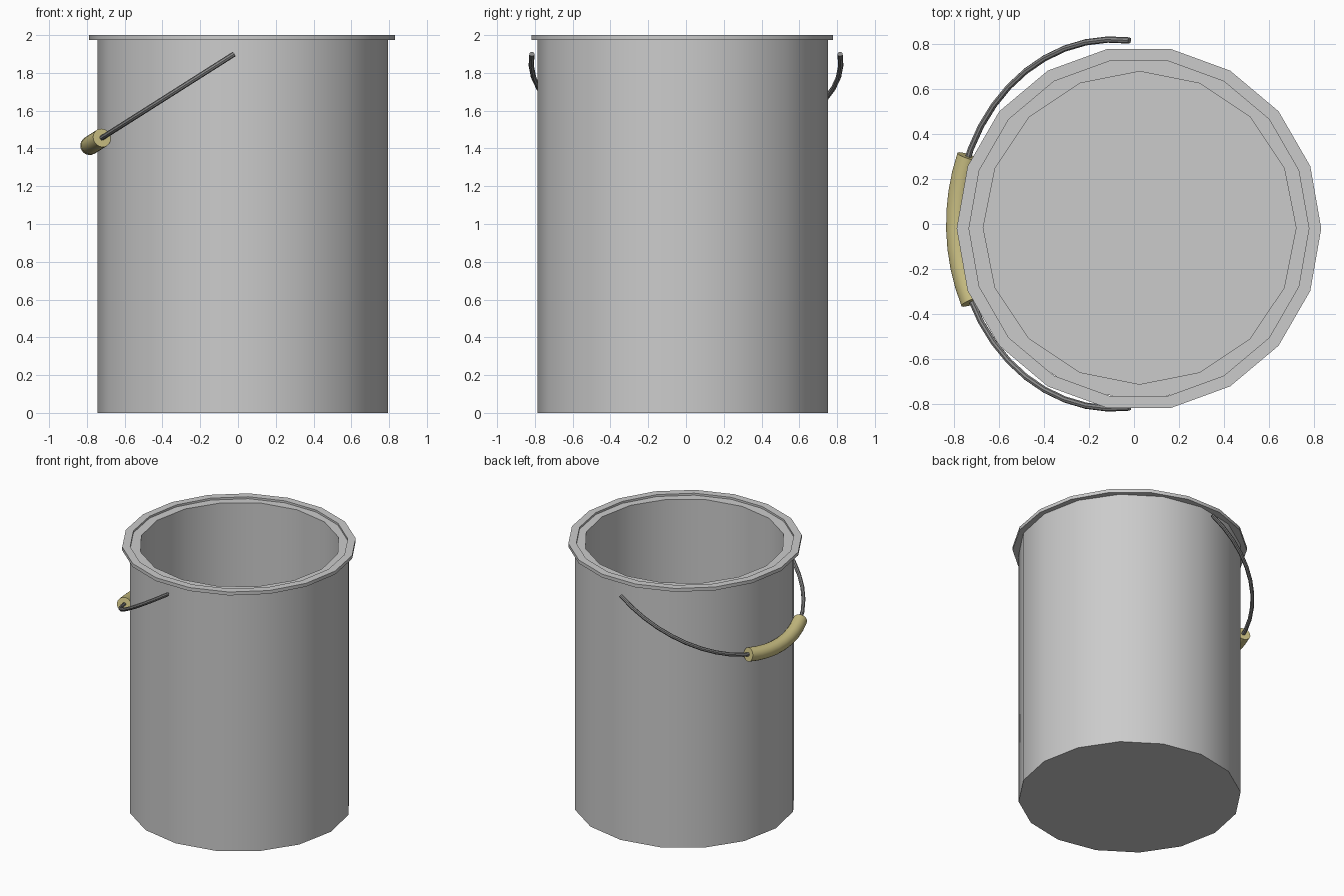
import bpy, bmesh, math
from mathutils import Vector

cube = bpy.data.objects.get("Cube")
if cube:
    bpy.data.objects.remove(cube, do_unlink=True)


def material(name, colour):
    mat = bpy.data.materials.new(name)
    mat.use_nodes = True
    mat.diffuse_color = colour
    mat.node_tree.nodes["Principled BSDF"].inputs["Base Color"].default_value = colour
    return mat


def finish(name, bm, mat):
    bmesh.ops.recalc_face_normals(bm, faces=bm.faces)
    mesh = bpy.data.meshes.new(name)
    bm.to_mesh(mesh)
    bm.free()
    obj = bpy.data.objects.new(name, mesh)
    bpy.context.collection.objects.link(obj)
    mesh.materials.append(mat)
    bpy.ops.object.select_all(action='DESELECT')
    obj.select_set(True)
    bpy.context.view_layer.objects.active = obj
    bpy.ops.object.shade_smooth_by_angle(angle=math.radians(35))
    return obj


def bridge(bm, rings):
    for a, b in zip(rings, rings[1:]):
        n = len(a)
        for i in range(n):
            bm.faces.new((a[i], a[(i + 1) % n], b[(i + 1) % n], b[i]))


def lathe(name, profile, sides, centre, mat, closed):
    """Turn (radius, height) points round a vertical axis."""
    bm = bmesh.new()
    rings = [[bm.verts.new((centre[0] + r * math.cos(math.tau * i / sides),
                            centre[1] + r * math.sin(math.tau * i / sides), z))
              for i in range(sides)] for r, z in profile]
    bridge(bm, rings + rings[:1] if closed else rings)
    if not closed:
        bm.faces.new(rings[0])
        bm.faces.new(rings[-1])
    return finish(name, bm, mat)


# The handle is an arc in a plane tilted down towards -x
PIVOT = Vector((-0.02, 0, 1.9))
DOWN = Vector((-0.765, 0, -0.485)).normalized()
ACROSS = Vector((0, 1, 0))
BEND, OFFSET = 0.82, 0.086


def arc_tube(name, start, end, radius, steps, sides, mat):
    """Capped round tube along part of the handle arc, angles in degrees."""
    bm = bmesh.new()
    normal = DOWN.cross(ACROSS)
    rings = []
    for s in range(steps + 1):
        a = math.radians(start + (end - start) * s / steps)
        outward = DOWN * math.cos(a) + ACROSS * math.sin(a)
        point = PIVOT + DOWN * OFFSET + outward * BEND
        rings.append([bm.verts.new(point + radius * (outward * math.cos(t) + normal * math.sin(t)))
                      for t in (math.tau * i / sides for i in range(sides))])
    bridge(bm, rings)
    bm.faces.new(rings[0])
    bm.faces.new(rings[-1])
    return finish(name, bm, mat)


steel = material("light grey steel", (0.6, 0.6, 0.6, 1))
wire = material("dark grey wire", (0.25, 0.25, 0.25, 1))
wood = material("pale wood", (0.6, 0.53, 0.23, 1))

# Hollow body with a floor
lathe("bucket_body", [(0.77, 0), (0.77, 1.985), (0.695, 1.985), (0.695, 0.06)],
      16, (0.025, -0.017), steel, False)
# Raised rim band
lathe("bucket_rim", [(0.81, 1.974), (0.81, 2), (0.755, 2), (0.755, 1.974)],
      18, (0.022, -0.02), steel, True)
# Wire handle and its grip
arc_tube("handle_wire", -96, 96, 0.014, 24, 8, wire)
arc_tube("handle_grip", -25, 21.5, 0.05, 8, 20, wood)
